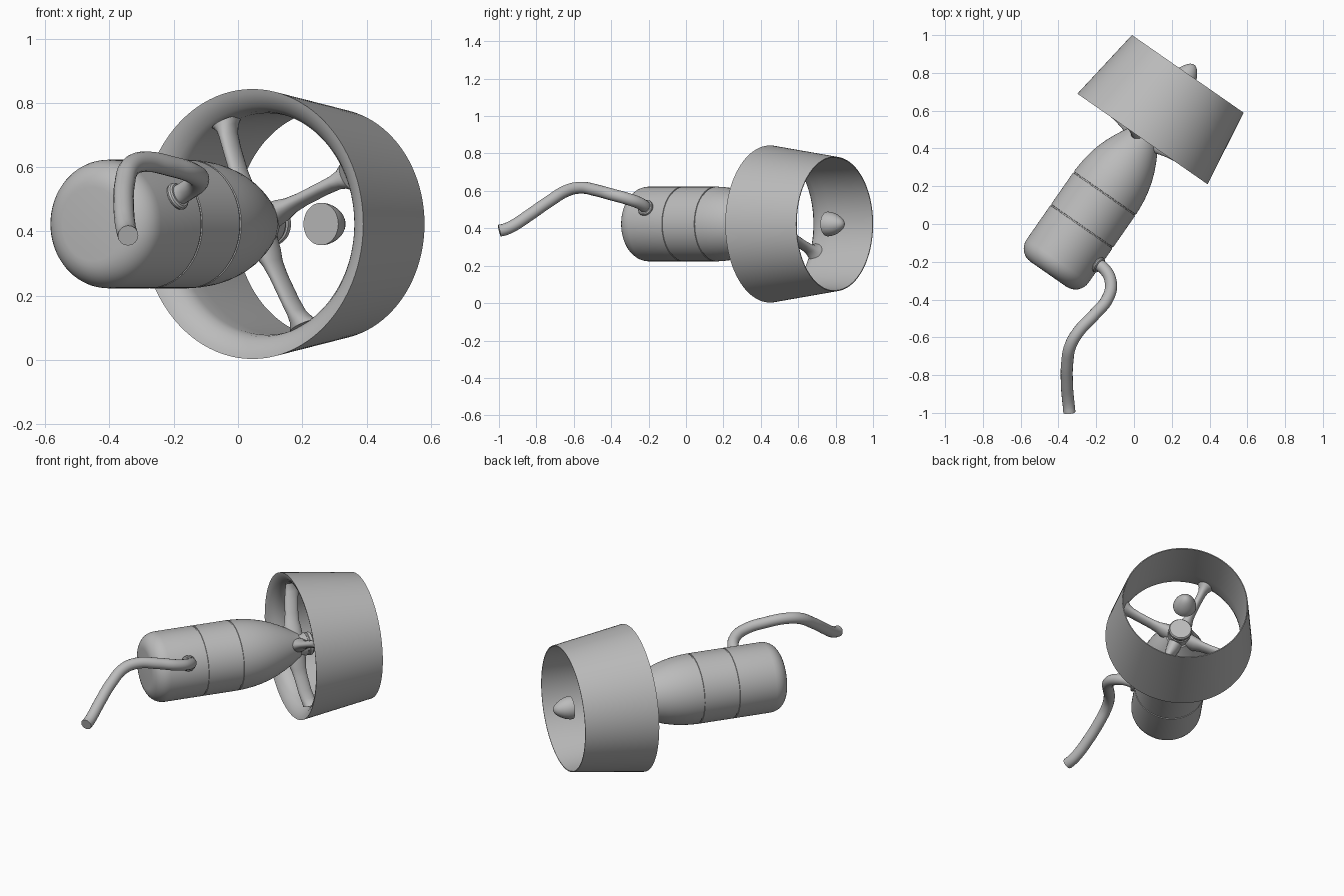
import bpy, bmesh, math
from mathutils import Vector

cube = bpy.data.objects.get("Cube")
if cube:
    bpy.data.objects.remove(cube)

# One plain grey for everything
grey = bpy.data.materials.new("plain grey")
grey.use_nodes = True
colour = (0.5, 0.5, 0.5, 1)
grey.diffuse_color = colour
grey.node_tree.nodes["Principled BSDF"].inputs["Base Color"].default_value = colour

# The thruster axis lies flat and is turned towards the left rear
ORIGIN = Vector((0.045, 0.45, 0.423))
AXIS = Vector((0.571, 0.821, 0)).normalized()
SIDE = Vector((AXIS.y, -AXIS.x, 0))
UP = Vector((0, 0, 1))


def at(t, r, angle, across=0):
    """Point at distance t along the axis and r out from it."""
    out = SIDE * math.cos(angle) + UP * math.sin(angle)
    turn = UP * math.cos(angle) - SIDE * math.sin(angle)
    return ORIGIN + AXIS * t + out * r + turn * across


def finish(obj, angle=35):
    obj.data.materials.clear()
    obj.data.materials.append(grey)
    bpy.ops.object.select_all(action='DESELECT')
    obj.select_set(True)
    bpy.context.view_layer.objects.active = obj
    bpy.ops.object.shade_smooth_by_angle(angle=math.radians(angle))
    return obj


def loft(name, rings, closed=False):
    """Skin a list of point rings, capping the ends unless closed."""
    bm = bmesh.new()
    loops = [[bm.verts.new(p) for p in ring] for ring in rings]
    n = len(loops[0])
    pairs = list(zip(loops, loops[1:]))
    if closed:
        pairs.append((loops[-1], loops[0]))
    else:
        bm.faces.new(loops[0])
        bm.faces.new(loops[-1])
    for a, b in pairs:
        for i in range(n):
            j = (i + 1) % n
            bm.faces.new((a[i], a[j], b[j], b[i]))
    bmesh.ops.recalc_face_normals(bm, faces=bm.faces)
    mesh = bpy.data.meshes.new(name)
    bm.to_mesh(mesh)
    bm.free()
    obj = bpy.data.objects.new(name, mesh)
    bpy.context.collection.objects.link(obj)
    return finish(obj)


def lathe(name, profile, closed=False, sides=72):
    turns = [math.tau * i / sides for i in range(sides)]
    return loft(name, [[at(t, r, a) for a in turns] for t, r in profile], closed)


# Motor housing: filleted nose, two seams, tapered tail
R, FILLET, NOSE = 0.2, 0.085, -0.872
profile = []
for i in range(9):
    a = math.pi / 2 * i / 8
    profile.append((NOSE + FILLET * (1 - math.cos(a)), R - FILLET * (1 - math.sin(a))))
for seam in (-0.563, -0.352):
    profile += [(seam - 0.004, R), (seam - 0.003, R - 0.004),
                (seam + 0.003, R - 0.004), (seam + 0.004, R)]
profile += [(-0.31, 0.198), (-0.26, 0.193), (-0.21, 0.184), (-0.16, 0.171),
            (-0.11, 0.153), (-0.06, 0.13), (-0.02, 0.109), (0.015, 0.088), (0.04, 0.075)]
lathe("motor_housing", profile)

# Stepped shaft stub behind the housing
lathe("shaft_stub", [(0.0, 0.066), (0.085, 0.066), (0.088, 0.061),
                     (0.096, 0.061), (0.099, 0.066), (0.115, 0.066), (0.122, 0.06)], sides=40)

# Tapered duct with a rounded inlet lip
lathe("duct", [(0, 0.42), (0.42, 0.36), (0.42, 0.355), (0.3, 0.35), (0.15, 0.346),
               (0.08, 0.345), (0.052, 0.35), (0.031, 0.365), (0.014, 0.385), (0.004, 0.405)],
      closed=True, sides=96)

# Four flared struts holding the duct: radius, centre, half chord, half width
STATIONS = [(0.05, 0.025, 0.055, 0.042), (0.1, 0.025, 0.052, 0.036),
            (0.135, 0.028, 0.044, 0.026), (0.18, 0.034, 0.04, 0.022),
            (0.26, 0.045, 0.04, 0.022), (0.305, 0.055, 0.041, 0.024),
            (0.33, 0.065, 0.044, 0.032), (0.35, 0.073, 0.048, 0.05)]
for k in range(4):
    angle = math.radians(25 + 90 * k)
    rings = []
    for r, centre, chord, width in STATIONS:
        ring = []
        for i in range(20):
            a = math.tau * i / 20
            ring.append(at(centre + chord * math.cos(a), r, angle, width * math.sin(a)))
        rings.append(ring)
    loft(f"strut_{k + 1}", rings)

# Rounded tail cone near the duct outlet
cone = [(0.373, 0.066), (0.39, 0.065), (0.41, 0.06), (0.43, 0.052),
        (0.45, 0.04), (0.463, 0.03), (0.472, 0.02), (0.478, 0.009), (0.479, 0.001)]
lathe("tail_cone", cone, sides=40)

# Bent cable leaving the housing
path = [(-0.215, -0.2, 0.495), (-0.155, -0.24, 0.53), (-0.122, -0.315, 0.558),
        (-0.14, -0.395, 0.58), (-0.21, -0.48, 0.603), (-0.29, -0.565, 0.617),
        (-0.335, -0.64, 0.6), (-0.353, -0.73, 0.545), (-0.355, -0.85, 0.462),
        (-0.35, -0.92, 0.416), (-0.345, -0.965, 0.395), (-0.342, -0.998, 0.387)]
curve = bpy.data.curves.new("cable", 'CURVE')
curve.dimensions = '3D'
curve.bevel_depth = 0.032
curve.bevel_resolution = 6
curve.resolution_u = 6
curve.use_fill_caps = True
spline = curve.splines.new('BEZIER')
spline.bezier_points.add(len(path) - 1)
for point, co in zip(spline.bezier_points, path):
    point.co = co
    point.handle_left_type = point.handle_right_type = 'AUTO'
cable = bpy.data.objects.new("cable", curve)
bpy.context.collection.objects.link(cable)
bpy.ops.object.select_all(action='DESELECT')
cable.select_set(True)
bpy.context.view_layer.objects.active = cable
bpy.ops.object.convert(target='MESH')
finish(bpy.context.view_layer.objects.active)

# Collar where the cable enters the housing
lean = math.atan2(0.085, 0.187)
outward = SIDE * math.cos(lean) + UP * math.sin(lean)
bpy.ops.mesh.primitive_torus_add(location=at(-0.68, 0.208, lean),
                                 rotation=outward.to_track_quat('Z', 'Y').to_euler(),
                                 major_radius=0.034, minor_radius=0.011,
                                 major_segments=32, minor_segments=10)
collar = bpy.context.object
collar.name = "cable_collar"
finish(collar)
